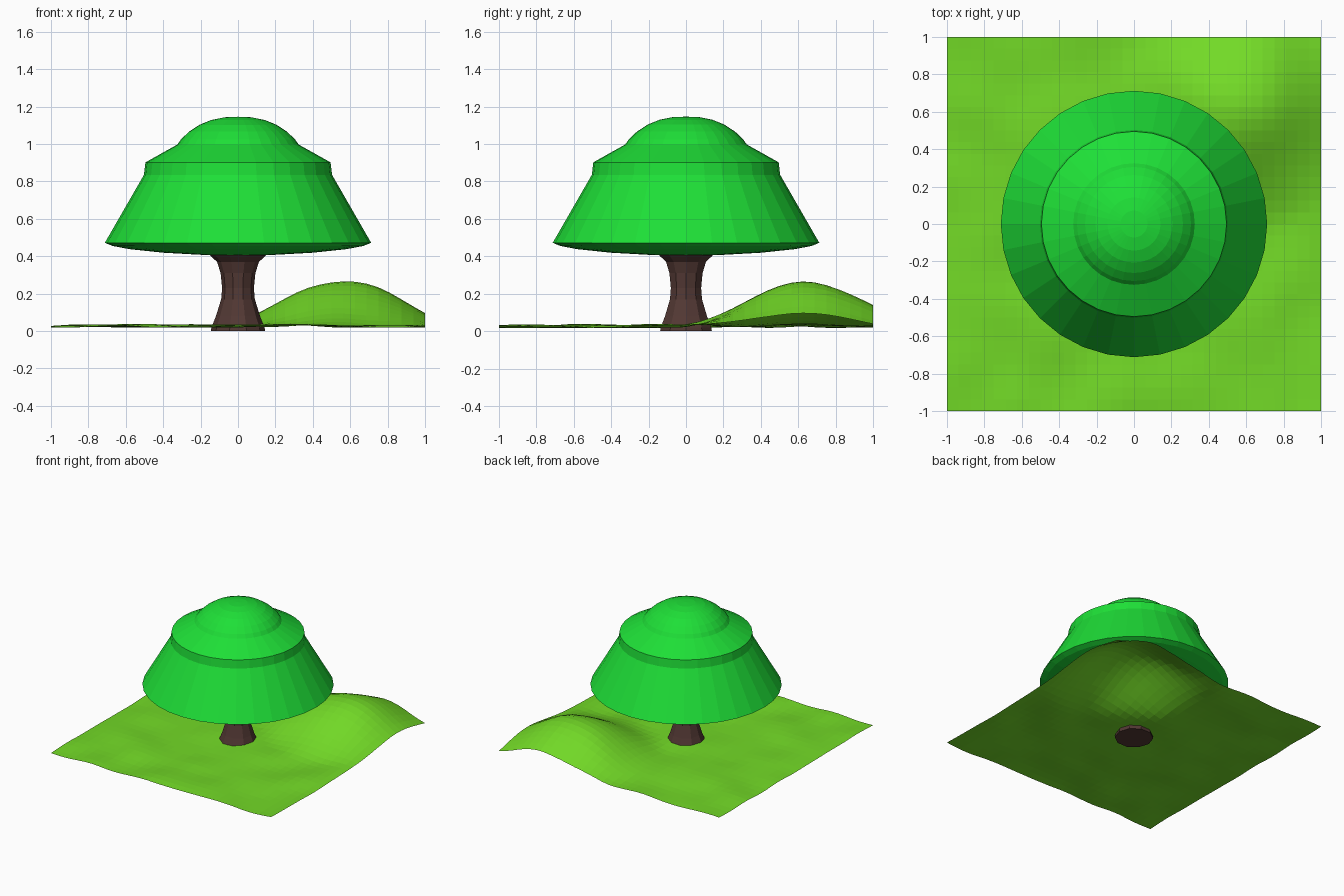
import bpy, bmesh, math
from mathutils import Vector, noise

if "Cube" in bpy.data.objects:
    bpy.data.objects.remove(bpy.data.objects["Cube"])


def make_object(name, bm, color):
    bmesh.ops.recalc_face_normals(bm, faces=bm.faces[:])
    mesh = bpy.data.meshes.new(name)
    bm.to_mesh(mesh)
    bm.free()
    mat = bpy.data.materials.new(name + "_color")
    mat.diffuse_color = (*color, 1)
    mat.use_nodes = True
    mat.node_tree.nodes["Principled BSDF"].inputs["Base Color"].default_value = mat.diffuse_color
    mesh.materials.append(mat)
    obj = bpy.data.objects.new(name, mesh)
    bpy.context.collection.objects.link(obj)
    return obj


def lathe(name, profile, sides, color):
    """Revolve (radius, z) points around the z axis; radius 0 closes the end."""
    bm = bmesh.new()
    verts = [bm.verts.new((r, 0, z)) for r, z in profile]
    edges = [bm.edges.new(pair) for pair in zip(verts, verts[1:])]
    bmesh.ops.spin(bm, geom=verts + edges, cent=(0, 0, 0), axis=(0, 0, 1),
                   angle=math.tau, steps=sides, use_duplicate=False)
    bmesh.ops.remove_doubles(bm, verts=bm.verts[:], dist=0.0005)
    return make_object(name, bm, color)


# Uneven grass sheet with one rounded hill in the back right corner
bm = bmesh.new()
bmesh.ops.create_grid(bm, x_segments=32, y_segments=32, size=1)
hill, hill_radius, hill_height = Vector((0.57, 0.63)), 0.69, 0.245
for v in bm.verts:
    t = max(0, 1 - (v.co.xy - hill).length / hill_radius)
    bump = noise.noise(Vector((v.co.x * 3.2, v.co.y * 3.2, 4.7)))
    v.co.z = 0.027 + max(-0.009, 0.02 * bump) + hill_height * t * t * (3 - 2 * t)
ground = make_object("grass_ground", bm, (0.17, 0.70, 0.02))
if ground.data.polygons[0].normal.z < 0:
    ground.data.flip_normals()

# Trunk flaring at the roots and into the crown
lathe("trunk", [(0, 0), (0.145, 0), (0.142, 0.02), (0.118, 0.08), (0.09, 0.17),
                (0.085, 0.23), (0.093, 0.31), (0.112, 0.37), (0.15, 0.405),
                (0.15, 0.45), (0, 0.45)], 10, (0.085, 0.04, 0.034))

# Tiered crown: shallow underside, sloped skirt, rim and top dome
lathe("foliage", [(0, 0.405), (0.2, 0.408), (0.4, 0.419), (0.58, 0.438),
                  (0.67, 0.455), (0.712, 0.472), (0.503, 0.835), (0.495, 0.902),
                  (0.325, 0.997), (0.305, 1.025), (0.262, 1.066), (0.206, 1.103),
                  (0.142, 1.129), (0.072, 1.143), (0, 1.146)],
      32, (0.013, 0.74, 0.038))
